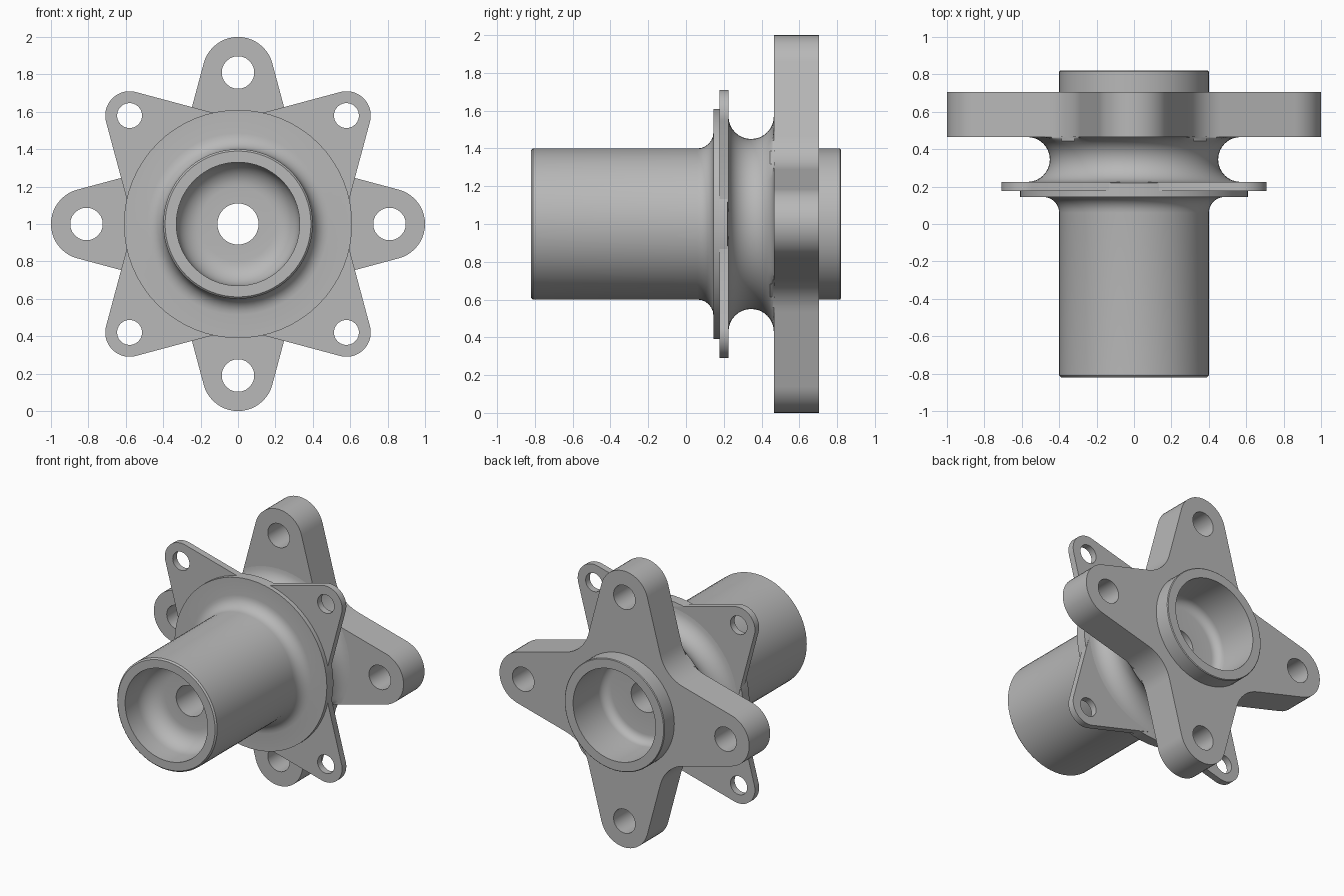
import bpy, bmesh
from math import sin, cos, pi, radians, atan2, hypot
from mathutils import Vector

cube = bpy.data.objects.get("Cube")
if cube:
    bpy.data.objects.remove(cube)

steel = bpy.data.materials.new("machined grey")
steel.use_nodes = True
GREY = (0.48, 0.48, 0.48, 1)
steel.diffuse_color = GREY
steel.node_tree.nodes["Principled BSDF"].inputs["Base Color"].default_value = GREY

AXIS = Vector((0, 0, 1))   # hub centre line runs along y at this height


def finish(bm, name):
    bmesh.ops.recalc_face_normals(bm, faces=bm.faces)
    mesh = bpy.data.meshes.new(name)
    bm.to_mesh(mesh)
    bm.free()
    mesh.materials.append(steel)
    obj = bpy.data.objects.new(name, mesh)
    bpy.context.collection.objects.link(obj)
    bpy.ops.object.select_all(action='DESELECT')
    obj.select_set(True)
    bpy.context.view_layer.objects.active = obj
    bpy.ops.object.shade_smooth_by_angle(angle=radians(32))
    return obj


def arc(cx, cy, r, start, end, steps):
    """Points on an arc, angles in degrees."""
    angles = [radians(start + (end - start) * i / steps) for i in range(steps + 1)]
    return [(cx + r * cos(a), cy + r * sin(a)) for a in angles]


def add_loop(bm, points, place):
    verts = [bm.verts.new(place(*p)) for p in points]
    return [bm.edges.new((v, verts[i - 1])) for i, v in enumerate(verts)]


def star_plate(name, front, back, first, reach, lobe, half, hole, bore, fillet):
    """Four tapered lobes around the axis, with bolt holes and a centre bore."""
    bm = bmesh.new()
    place = lambda x, z: AXIS + Vector((x, front, z))
    # distance of the straight lobe sides from the axis, and the valley fillet
    side = reach * cos(radians(half)) + lobe
    lean = half - 45
    valley_centre = (side + fillet) / cos(radians(lean))
    outline, edges = [], []
    for k in range(4):
        deg = first + 90 * k
        cx, cz = reach * cos(radians(deg)), reach * sin(radians(deg))
        outline += arc(cx, cz, lobe, deg - half, deg + half, 20)
        if fillet:
            v = deg + 45
            outline += arc(valley_centre * cos(radians(v)), valley_centre * sin(radians(v)),
                           fillet, v + 180 + lean, v + 180 - lean, 8)
        else:
            outline.append((valley_centre * cos(radians(deg + 45)),
                            valley_centre * sin(radians(deg + 45))))
        edges += add_loop(bm, arc(cx, cz, hole, 0, 345, 23), place)
    edges += add_loop(bm, outline, place)
    edges += add_loop(bm, arc(0, 0, bore, 0, 350, 35), place)
    bmesh.ops.triangle_fill(bm, edges=edges, use_beauty=True)
    grown = bmesh.ops.extrude_face_region(bm, geom=bm.faces[:], use_keep_orig=True)
    moved = [g for g in grown["geom"] if isinstance(g, bmesh.types.BMVert)]
    bmesh.ops.translate(bm, verts=moved, vec=(0, back - front, 0))
    return finish(bm, name)


# Hub: one turned profile (radius, y), outside from front to back, then the bores
profile = [(0.33, -0.82), (0.39, -0.82), (0.40, -0.81)]
profile += arc(0.485, 0.06, 0.085, 180, 90, 6)               # fillet into the disc
profile += [(0.61, 0.145), (0.61, 0.22)]                     # round disc
profile += arc(0.57, 0.345, 0.12, 270, 90, 16)               # waisted neck
profile += [(0.40, 0.50), (0.40, 0.815), (0.395, 0.82), (0.33, 0.82)]   # rear spigot
profile += arc(0.27, 0.53, 0.06, 0, -90, 6)                  # rear bore
profile += [(0.11, 0.47), (0.11, -0.55)]                     # through hole
profile += arc(0.20, -0.68, 0.13, 90, 0, 8)                  # dished front bore
bm = bmesh.new()
ring = add_loop(bm, profile, lambda r, y: AXIS + Vector((r, y, 0)))
bmesh.ops.spin(bm, geom=bm.verts[:] + ring, cent=AXIS, axis=(0, 1, 0),
               angle=2 * pi, steps=64, use_merge=False)
bmesh.ops.remove_doubles(bm, verts=bm.verts, dist=0.0005)
# Trim the neck flare so it stays inside the valleys of the rear flange
for v in bm.verts:
    x, z = v.co.x, v.co.z - 1
    r = hypot(x, z)
    if 0.36 < v.co.y < 0.48 and r > 0.45:
        off = abs(atan2(z, x) % (pi / 2) - pi / 4)
        limit = max(0.50, 0.40 / cos(pi / 6 + off))
        s = min(1, limit / r)
        v.co.x, v.co.z = x * s, 1 + z * s
finish(bm, "hub_body")

# Thick mounting flange at the back and thin eared plate behind the disc
star_plate("rear_flange", 0.465, 0.705, 0, 0.81, 0.19, 75, 0.087, 0.365, 0.25)
star_plate("eared_plate", 0.177, 0.225, 45, 0.82, 0.13, 60, 0.067, 0.2, 0)
